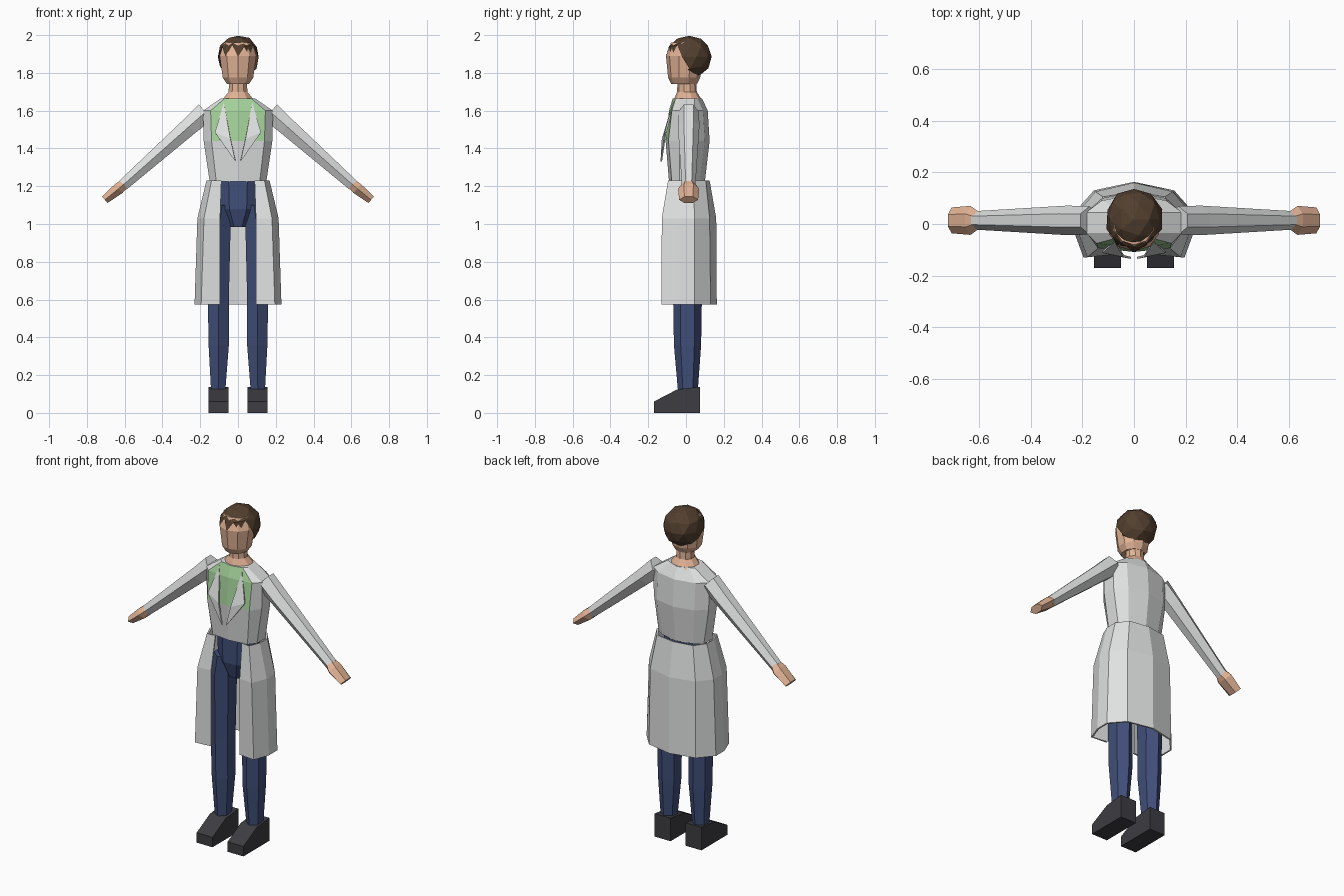
import bpy, bmesh, math, random
from mathutils import Vector

random.seed(4)
if "Cube" in bpy.data.objects:
    bpy.data.objects.remove(bpy.data.objects["Cube"])


def material(name, rgb):
    m = bpy.data.materials.new(name)
    m.use_nodes = True
    m.diffuse_color = (*rgb, 1)
    bsdf = next(n for n in m.node_tree.nodes if n.type == 'BSDF_PRINCIPLED')
    bsdf.inputs["Base Color"].default_value = (*rgb, 1)
    bsdf.inputs["Roughness"].default_value = 0.8
    return m


COAT = material("coat white", (0.74, 0.76, 0.75))
SHIRT = material("shirt green", (0.37, 0.64, 0.32))
TROUSERS = material("trouser blue", (0.052, 0.078, 0.19))
SHOES = material("shoe charcoal", (0.047, 0.046, 0.054))
SKIN = material("skin", (0.76, 0.45, 0.30))
HAIR = material("hair brown", (0.085, 0.05, 0.028))


def finish(name, bm, mats):
    me = bpy.data.meshes.new(name)
    bm.to_mesh(me)
    bm.free()
    for m in mats:
        me.materials.append(m)
    ob = bpy.data.objects.new(name, me)
    bpy.context.collection.objects.link(ob)
    return ob


def loft(name, rings, mats, closed=True, rule=None):
    """Skin a stack of point rings; closed rings are capped at both ends."""
    bm = bmesh.new()
    vs = [[bm.verts.new(p) for p in r] for r in rings]
    n = len(vs[0])
    for a, b in zip(vs, vs[1:]):
        for i in range(n if closed else n - 1):
            k = (i + 1) % n
            bm.faces.new((a[i], a[k], b[k], b[i]))
    if closed:
        bm.faces.new(vs[0][::-1])
        bm.faces.new(vs[-1])
        bmesh.ops.recalc_face_normals(bm, faces=bm.faces[:])
    bm.normal_update()
    if rule:
        for f in bm.faces:
            f.material_index = rule(f)
    return finish(name, bm, mats)


def ellipse(cx, cy, z, rx, ry, n, start=-90):
    return [(cx + rx * math.cos(math.radians(start + 360 * i / n)),
             cy + ry * math.sin(math.radians(start + 360 * i / n)), z) for i in range(n)]


def mirrored(half, z):
    """Half outline from front to back centre, continued on the other side."""
    pts = half + [(-x, y) for x, y in reversed(half) if x > 0]
    return [(x, y, z) for x, y in pts]


def solidify(ob, t):
    m = ob.modifiers.new("thickness", 'SOLIDIFY')
    m.thickness = t
    m.offset = -1


# Torso: coat body with the shirt showing on the upper chest
def torso_ring(z, fx, fy, w, by):
    half = [(fx, fy), (w, -0.035), (w, 0.045), (w * 0.68, by - 0.025), (0, by)]
    return [(0, fy - 0.015, z)] + mirrored(half, z)


def chest(f):
    c = f.calc_center_median()
    return 1 if 1.44 < c.z < 1.66 and abs(c.x) < 0.1 and c.y < -0.05 else 0


loft("coat_body", [torso_ring(1.225, 0.115, -0.075, 0.15, 0.10),
                   torso_ring(1.44, 0.14, -0.093, 0.182, 0.125),
                   torso_ring(1.60, 0.145, -0.075, 0.185, 0.115),
                   torso_ring(1.665, 0.07, -0.055, 0.09, 0.085)], [COAT, SHIRT], rule=chest)

# Coat skirt, open at the front
skirt = loft("coat_skirt", [
    mirrored([(0.095, -0.12), (0.195, -0.13), (0.23, -0.035), (0.23, 0.045), (0.155, 0.13), (0, 0.163)], 0.575),
    mirrored([(0.095, -0.12), (0.18, -0.128), (0.215, -0.035), (0.215, 0.045), (0.15, 0.125), (0, 0.16)], 1.03),
    mirrored([(0.088, -0.09), (0.14, -0.095), (0.167, -0.03), (0.167, 0.04), (0.12, 0.105), (0, 0.125)], 1.23),
], [COAT], closed=False)
solidify(skirt, 0.01)

# Neck with sloping base
loft("neck", [ellipse(0, 0.01, 1.655, 0.09, 0.075, 10), ellipse(0, 0.005, 1.70, 0.052, 0.052, 10),
              ellipse(0, 0.005, 1.77, 0.05, 0.05, 10)], [SKIN])

# Head
loft("head", [ellipse(0, -0.01, 1.742, 0.062, 0.068, 10), ellipse(0, -0.01, 1.775, 0.085, 0.085, 10),
              ellipse(0, -0.008, 1.89, 0.102, 0.098, 10), ellipse(0, 0, 1.96, 0.08, 0.08, 10)], [SKIN])

# Hair: faceted, tousled cap cut away around the face
bm = bmesh.new()
bmesh.ops.create_icosphere(bm, subdivisions=2, radius=1)
for v in bm.verts:
    v.co *= 1 + random.uniform(-0.06, 0.04)
    v.co = Vector((v.co.x * 0.112, 0.018 + v.co.y * 0.124, 1.885 + v.co.z * 0.115))
face_gap = [f for f in bm.faces
            if f.calc_center_median().z < 1.915 and f.calc_center_median().y < 0.012]
bmesh.ops.delete(bm, geom=face_gap, context='FACES')
finish("hair", bm, [HAIR])

# Pelvis
loft("pelvis", [ellipse(0, 0.005, 0.985, 0.055, 0.06, 8, -67.5),
                ellipse(0, 0.005, 1.08, 0.12, 0.09, 8, -67.5),
                ellipse(0, 0.005, 1.24, 0.13, 0.088, 8, -67.5)], [TROUSERS])

for side, s in (("left", 1), ("right", -1)):
    # Leg
    loft(side + "_leg", [ellipse(s * x, y, z, rx, ry, 6) for x, y, z, rx, ry in (
        (0.105, 0.01, 0.11, 0.043, 0.052), (0.102, 0.008, 0.36, 0.062, 0.072),
        (0.104, 0.008, 0.60, 0.064, 0.076), (0.10, 0.005, 0.98, 0.07, 0.085),
        (0.085, 0.005, 1.10, 0.06, 0.08))], [TROUSERS])

    # Shoe: side profile carried across the width
    profile = [(0.075, 0), (0.075, 0.138), (-0.045, 0.125), (-0.17, 0.06), (-0.17, 0)]
    loft(side + "_shoe", [[(s * x, y, z) for y, z in profile] for x in (0.05, 0.155)], [SHOES])

    # Sleeve and hand: six-sided sections square to the arm
    def section(x, z, ry, rn, cy=0.014):
        up = Vector((0.66 * s, 0, 0.75))
        c = Vector((x * s, cy, z))
        return [c + up * (rn * b) + Vector((0, ry * a, 0)) for a, b in
                ((-1, 0), (-0.45, 1), (0.45, 1), (1, 0), (0.45, -1), (-0.45, -1))]

    loft(side + "_sleeve", [section(0.172, 1.593, 0.055, 0.054), section(0.26, 1.515, 0.057, 0.047),
                            section(0.61, 1.205, 0.036, 0.03)], [COAT])
    loft(side + "_hand", [section(0.60, 1.215, 0.033, 0.026), section(0.632, 1.187, 0.056, 0.031),
                          section(0.705, 1.128, 0.05, 0.022)], [SKIN])

    # Lapel: folded pointed flap standing off the chest
    bm = bmesh.new()
    a, b, c, d = [bm.verts.new((s * x, y, z)) for x, y, z in (
        (0.075, -0.07, 1.645), (0.122, -0.112, 1.485), (0.013, -0.135, 1.33), (0.04, -0.128, 1.45))]
    for tri in ((a, d, b), (b, d, c)):
        bm.faces.new(tri if s > 0 else tri[::-1])
    bm.normal_update()
    solidify(finish(side + "_lapel", bm, [COAT]), 0.008)
